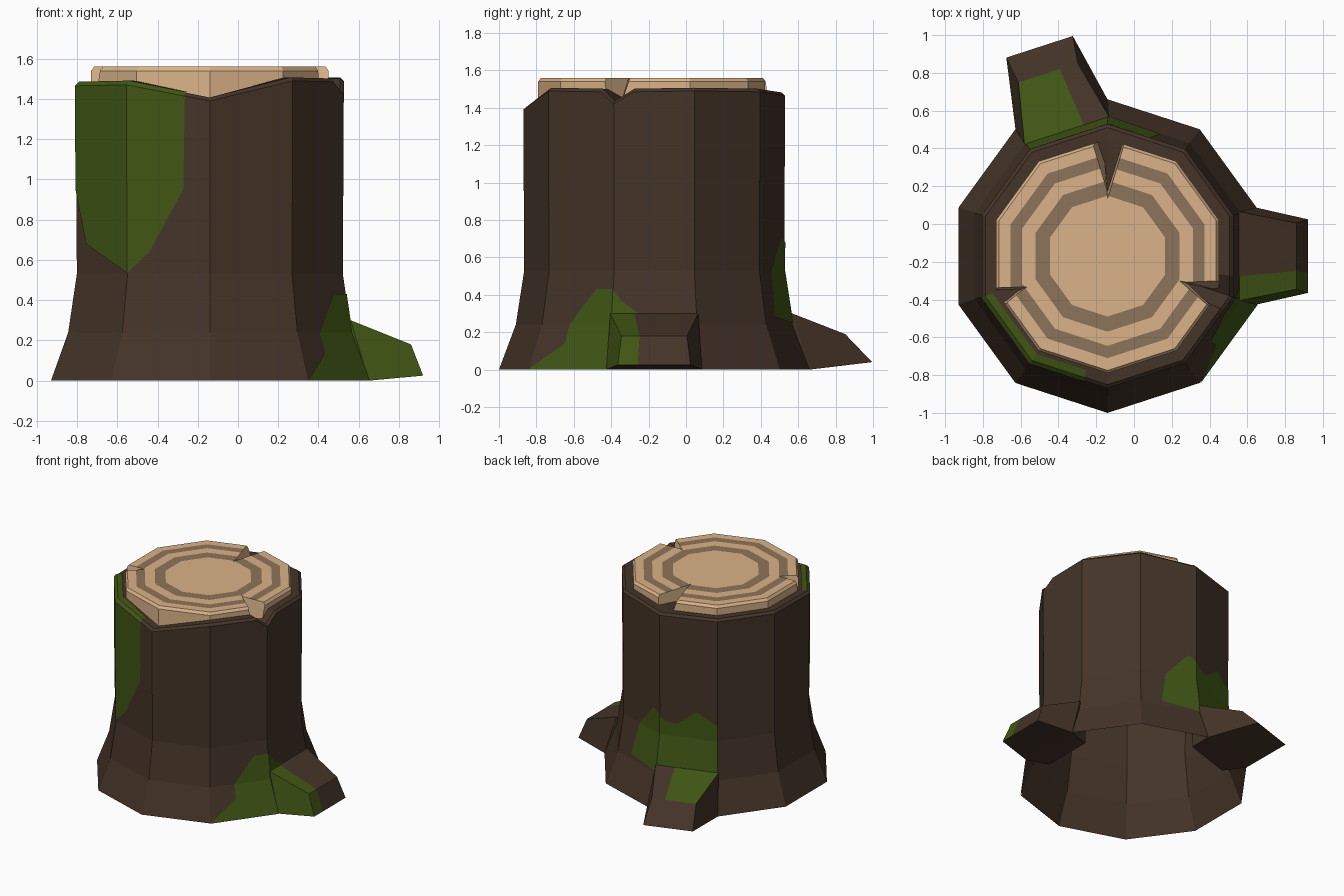
import bpy, bmesh
from math import cos, sin, radians, floor
from mathutils import Vector

if "Cube" in bpy.data.objects:
    bpy.data.objects.remove(bpy.data.objects["Cube"])

CX, CY = -0.14, -0.17          # trunk axis


def material(name, rgb):
    m = bpy.data.materials.new(name)
    m.diffuse_color = (*rgb, 1)
    m.use_nodes = True
    m.node_tree.nodes["Principled BSDF"].inputs["Base Color"].default_value = m.diffuse_color
    return m


BARK = material("bark", (0.058, 0.034, 0.021))
MOSS = material("moss", (0.052, 0.093, 0.007))
WOOD = material("wood", (0.70, 0.45, 0.25))
RING = material("ring", (0.27, 0.175, 0.10))


def make(name, verts, faces, mats, ids=None, fix=True):
    me = bpy.data.meshes.new(name)
    me.from_pydata(verts, [], faces)
    for m in mats:
        me.materials.append(m)
    for i, p in enumerate(me.polygons):
        p.material_index = ids[i] if ids else 0
    if fix:
        bm = bmesh.new()
        bm.from_mesh(me)
        bmesh.ops.recalc_face_normals(bm, faces=bm.faces)
        bm.to_mesh(me)
        bm.free()
    ob = bpy.data.objects.new(name, me)
    bpy.context.collection.objects.link(ob)
    return ob


def deca(t, r, z):
    """Point on a ten-sided ring; whole t = corner, t = 0 is the front."""
    k = floor(t)
    c = [Vector((cos(radians(-90 + 36 * j)), sin(radians(-90 + 36 * j)), 0)) for j in (k, k + 1)]
    p = c[0].lerp(c[1], t - k) * r
    return (CX + p.x, CY + p.y, z)


def local(angle, r, s, z):
    """Point given by distance along and across a direction from the axis."""
    c, n = cos(radians(angle)), sin(radians(angle))
    return (CX + r * c - s * n, CY + r * n + s * c, z)


def lofted(n, rows):
    return [(a * n + i, a * n + (i + 1) % n, (a + 1) * n + (i + 1) % n, (a + 1) * n + i)
            for a in range(rows - 1) for i in range(n)]


# Trunk bark: flared, open below, uneven rim with a small split
RIM = {0: 1.39, 1: 1.49, 1.8: 1.485, 2: 1.42, 2.25: 1.485, 3: 1.49,
       4: 1.485, 5: 1.465, 6: 1.47, 7: 1.47, 8: 1.465, 9: 1.47}
TS = list(RIM)
PROFILE = [(0, 0.83), (0.24, 0.74), (0.53, 0.695)]
verts = [deca(t, r, z) for z, r in PROFILE for t in TS]
for r, dz in ((0.70, 0), (0.68, 0.017), (0.62, 0.015)):
    verts += [deca(t, r, RIM[t] + dz) for t in TS]
n = len(TS)
faces = lofted(n, 6)
verts.append((CX, CY, 1.43))
faces += [(5 * n + i, 5 * n + (i + 1) % n, 6 * n) for i in range(n)]
make("trunk_bark", verts, faces, [BARK])


# Roots: tapered wedges with a moss strip along one side
def root(name, angle, split, tip, mossy):
    us = (-1, split, 1)
    loops = [(0.62, 0.20, 0.62, 0.20, 0, 0.30), (0.79, 0.256, 0.70, 0.235, 0, 0.30), tip]
    vs = []
    for rb, hb, rt, ht, zb, zt in loops:
        vs += [local(angle, rb, u * hb, zb) for u in us]
        vs += [local(angle, rt, u * ht, zt) for u in reversed(us)]
    fs = lofted(6, 3) + [(12, 13, 16, 17), (13, 14, 15, 16)]
    labels = ["under", "under", "high", "top_high", "top_low", "low"] * 2 + ["end_low", "end_high"]
    make(name, vs, fs, [BARK, MOSS], [int(s in mossy) for s in labels])


root("right_root", 0, -0.45, (1.06, 0.195, 1.0, 0.175, 0.025, 0.18), ("low", "top_low", "end_low"))
root("back_root", 108, -0.4, (1.165, 0.185, 1.02, 0.165, 0.04, 0.19), ("top_high",))


# Moss patches lying on the trunk, each polygon given as (side position, height)
def trunk_radius(z):
    for (z0, r0), (z1, r1) in zip(PROFILE, PROFILE[1:] + [(1.47, 0.70)]):
        if z <= z1:
            break
    return r0 + (r1 - r0) * (z - z0) / (z1 - z0)


def moss(name, polys, rim=()):
    vs, fs = [], []
    for poly in polys:
        fs.append(range(len(vs), len(vs) + len(poly)))
        for t, z in poly:
            p = deca(t - 1e-6 if t == max(q[0] for q in poly) else t, trunk_radius(z) + 0.005, z)
            vs.append(p)
    for (t0, z0), (t1, z1) in zip(rim, rim[1:]):
        rows = ((0.705, 0), (0.682, 0.021), (0.64, 0.021))
        for (ra, da), (rb, db) in zip(rows, rows[1:]):
            fs.append(range(len(vs), len(vs) + 4))
            vs += [deca(t0, ra, z0 + da), deca(t1, ra, z1 + da),
                   deca(t1, rb, z1 + db), deca(t0, rb, z0 + db)]
    make(name, vs, [tuple(f) for f in fs], [MOSS], fix=False)


moss("front_left_moss", [
    [(8, 1.465), (8, 0.95), (8.2, 0.68), (9, 0.535), (9, 1.47)],
    [(9, 1.47), (9, 0.535), (9.27, 0.64), (9.68, 0.95), (9.7, 1.414)]],
    [(8, 1.465), (9, 1.47), (9.7, 1.414)])
moss("front_right_moss", [
    [(1.4, 0.24), (1.4, 0.14), (1, 0), (2, 0), (2, 0.24)],
    [(1.4, 0.24), (2, 0.24), (2, 0.43), (1.75, 0.43)],
    [(2, 0.29), (2.35, 0.29), (2.1, 0.37), (2, 0.43)]])
moss("back_moss", [
    [(5, 0.28), (6, 0.28), (6, 0.53), (5, 0.53)],
    [(5, 0.53), (6, 0.53), (6, 0.65), (5.65, 0.74), (5.3, 0.63), (5.1, 0.64), (5, 0.68)],
    [(4.35, 0.28), (5, 0.25), (5, 0.53), (4.45, 0.53)],
    [(4.45, 0.53), (5, 0.53), (5, 0.68), (4.85, 0.72)]])

# Cut wood top with growth rings
rows = [(0.62, 1.36), (0.62, 1.54), (0.605, 1.56), (0.54, 1.56),
        (0.475, 1.56), (0.40, 1.56), (0.32, 1.56)]
verts = [deca(i, r, z) for r, z in rows for i in range(10)]
faces = lofted(10, len(rows))
ids = [int(a in (3, 5)) for a in range(len(rows) - 1) for _ in range(10)] + [0, 0]
faces += [tuple(range(60, 70)), tuple(range(9, -1, -1))]
wood = make("wood_top", verts, faces, [WOOD, RING], ids)

# Splits in the wood: V wedges (direction, tip distance, half width)
verts, faces = [], []
for angle, tip, w in ((90, 0.30, 0.085), (-19, 0.40, 0.075), (201, 0.45, 0.05)):
    b = len(verts)
    for z, k, dr in ((1.30, 0.25, 0.10), (1.60, 1.1, -0.01)):
        h = w * k * (0.75 - tip) / (0.6 - tip)
        verts += [local(angle, tip + dr, 0, z), local(angle, 0.75, -h, z), local(angle, 0.75, h, z)]
    faces += [tuple(b + i for i in f) for f in lofted(3, 2) + [(2, 1, 0), (3, 4, 5)]]
cutter = make("split_cutter", verts, faces, [WOOD, RING])
cutter.hide_render = True
mod = wood.modifiers.new("splits", "BOOLEAN")
mod.operation, mod.solver, mod.object = "DIFFERENCE", "EXACT", cutter
bpy.context.view_layer.objects.active = wood
bpy.ops.object.modifier_apply(modifier=mod.name)
bpy.data.objects.remove(cutter)
